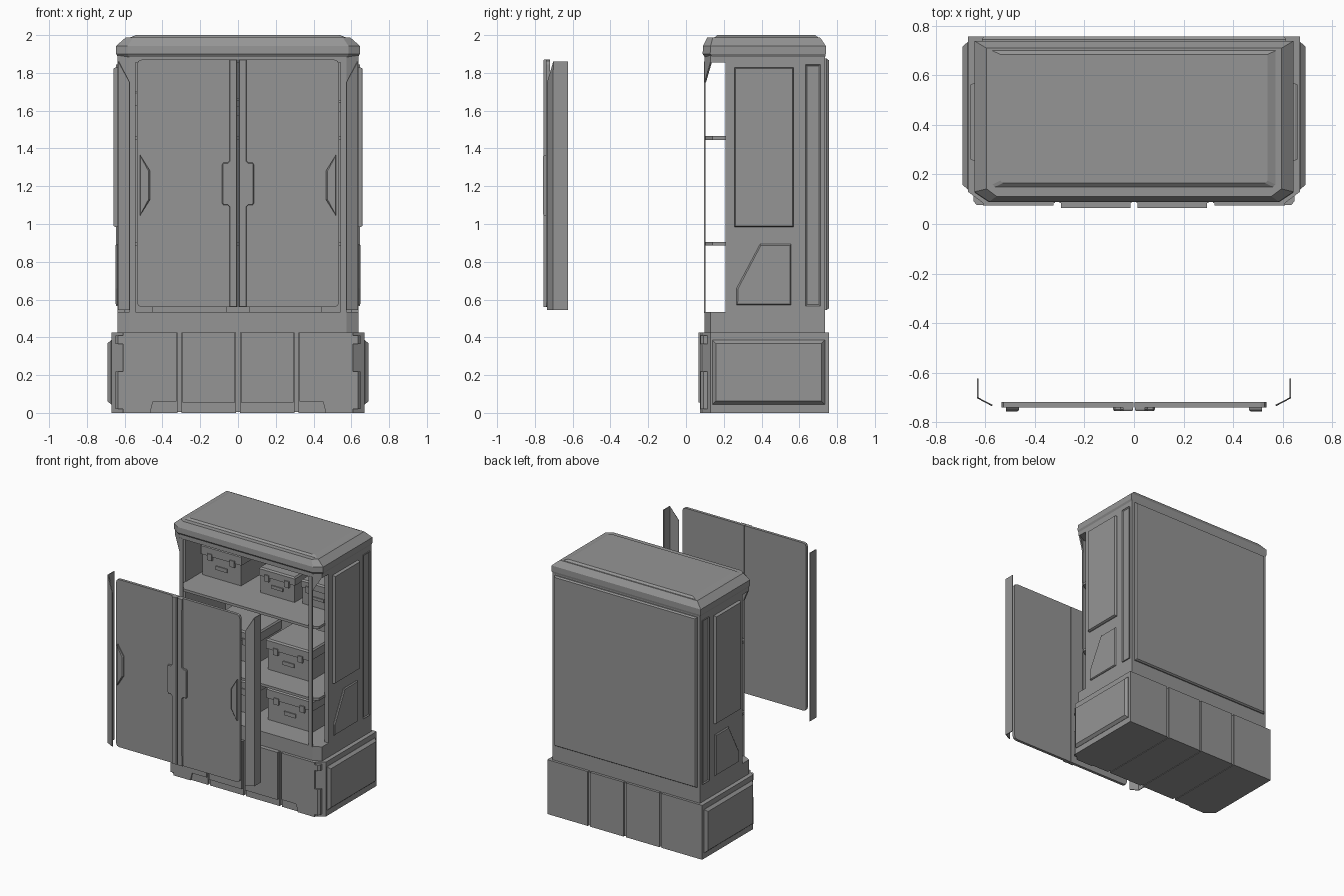
import bpy, bmesh
from mathutils import Vector

cube = bpy.data.objects.get("Cube")
if cube:
    bpy.data.objects.remove(cube, do_unlink=True)

grey = bpy.data.materials.new("plain grey")
grey.use_nodes = True
shade = (0.3, 0.3, 0.3, 1)
grey.diffuse_color = shade
grey.node_tree.nodes["Principled BSDF"].inputs["Base Color"].default_value = shade


def finish(name, bm):
    bmesh.ops.recalc_face_normals(bm, faces=bm.faces)
    me = bpy.data.meshes.new(name)
    bm.to_mesh(me)
    bm.free()
    me.materials.append(grey)
    ob = bpy.data.objects.new(name, me)
    bpy.context.collection.objects.link(ob)
    return ob


def place(axis, a, b, c):
    return {"x": (c, a, b), "y": (a, c, b), "z": (a, b, c)}[axis]


def prism(name, pts, axis, near, far, inset=0, depth=0):
    """Extrude a profile along an axis; optionally inset the far cap."""
    bm = bmesh.new()
    n = len(pts)
    lo = [bm.verts.new(place(axis, a, b, near)) for a, b in pts]
    hi = [bm.verts.new(place(axis, a, b, far)) for a, b in pts]
    bm.faces.new(lo)
    cap = bm.faces.new(hi)
    for i in range(n):
        j = (i + 1) % n
        bm.faces.new((lo[i], lo[j], hi[j], hi[i]))
    bmesh.ops.recalc_face_normals(bm, faces=bm.faces)
    if inset:
        bmesh.ops.inset_region(bm, faces=[cap], thickness=inset, depth=depth)
    return finish(name, bm)


def rect(a0, a1, b0, b1):
    return [(a0, b0), (a1, b0), (a1, b1), (a0, b1)]


def box(name, x0, x1, y0, y1, z0, z1):
    return prism(name, rect(x0, x1, y0, y1), "z", z0, z1)


def flip(pts, s):
    return [(a * s, b) for a, b in pts]


def footprint(half, front, back, cx, cy):
    """Rectangle with its two front corners cut."""
    return [(half, back), (-half, back), (-half, front + cy),
            (-half + cx, front), (half - cx, front), (half, front + cy)]


def loft(name, rings):
    bm = bmesh.new()
    loops = [[bm.verts.new((x, y, z)) for x, y in pts] for pts, z in rings]
    for a, b in zip(loops, loops[1:]):
        for i in range(len(a)):
            j = (i + 1) % len(a)
            bm.faces.new((a[i], a[j], b[j], b[i]))
    bm.faces.new(loops[0])
    bm.faces.new(loops[-1])
    return finish(name, bm)


sides = (("left", 1), ("right", -1))

# Plinth: recessed core, four blocks split by grooves, raised front plates
prism("base_core", footprint(0.655, 0.1, 0.748, 0.06, 0.045), "z", 0.004, 0.42)
for side, s in sides:
    box(f"base_inner_block_{side}", s * 0.01, s * 0.3, 0.085, 0.757, 0, 0.425)
    outer = [(0.32, 0.757), (0.67, 0.757), (0.67, 0.13), (0.61, 0.085), (0.32, 0.085)]
    prism(f"base_outer_block_{side}", flip(outer, s), "z", 0, 0.425)
    prism(f"base_inner_plate_{side}", flip(rect(0.015, 0.295, 0.055, 0.425), s),
          "y", 0.09, 0.065)
    plate = [(0.325, 0.06), (0.45, 0.06), (0.465, 0), (0.61, 0), (0.61, 0.425), (0.325, 0.425)]
    prism(f"base_outer_plate_{side}", flip(plate, s), "y", 0.09, 0.075)
    # Corner guards on the cut corner
    guard = [(0.6, 0.076), (0.635, 0.076), (0.648, 0.092), (0.648, 0.12), (0.6, 0.1)]
    prism(f"base_guard_{side}", flip(guard, s), "z", 0.02, 0.22)
    prism(f"base_upper_guard_{side}", flip(guard, s), "z", 0.365, 0.41)
    # Side panel with sloped border
    prism(f"base_side_panel_{side}", rect(0.14, 0.735, 0.045, 0.385), "x",
          s * 0.66, s * 0.672, 0.025, 0.02)

# Carcass
prism("cabinet_floor", footprint(0.637, 0.098, 0.737, 0.062, 0.032), "z", 0.42, 0.535)
prism("lintel", footprint(0.637, 0.098, 0.737, 0.062, 0.032), "z", 1.855, 1.9)
box("rear_wall", -0.637, 0.637, 0.7, 0.737, 0.53, 1.86)
prism("rear_panel", rect(-0.615, 0.615, 0.545, 1.875), "y", 0.73, 0.745, 0.012, 0.012)
for side, s in sides:
    box(f"side_wall_{side}", s * 0.6, s * 0.637, 0.21, 0.72, 0.53, 1.86)
    prism(f"side_upper_panel_{side}", rect(0.256, 0.568, 0.985, 1.828), "x",
          s * 0.63, s * 0.65, 0.007, 0.01)
    trapezoid = [(0.268, 0.572), (0.557, 0.572), (0.557, 0.893), (0.392, 0.893), (0.268, 0.66)]
    prism(f"side_lower_panel_{side}", trapezoid, "x", s * 0.63, s * 0.641, 0.008, 0.007)
    prism(f"side_rear_strip_{side}", rect(0.632, 0.712, 0.565, 1.845), "x",
          s * 0.63, s * 0.645, 0.011, -0.007)
    # Front post and the gusset that joins it to the top
    box(f"front_post_{side}", s * 0.543, s * 0.575, 0.096, 0.104, 0.53, 1.86)
    bm = bmesh.new()
    tri = [Vector(p) for p in ((0.637, 0.13, 1.86), (0.575, 0.098, 1.86), (0.575, 0.098, 1.75))]
    out = [bm.verts.new((p.x * s, p.y, p.z)) for p in tri]
    inn = [bm.verts.new(((p.x - 0.005) * s, p.y + 0.008, p.z)) for p in tri]
    bm.faces.new(out)
    bm.faces.new(inn)
    for i in range(3):
        j = (i + 1) % 3
        bm.faces.new((out[i], out[j], inn[j], inn[i]))
    finish(f"gusset_{side}", bm)

# Shelves
for name, z in (("lower_shelf", 0.895), ("upper_shelf", 1.455)):
    prism(name, footprint(0.605, 0.104, 0.71, 0.06, 0.035), "z", z - 0.01, z + 0.01)

# Cornice with sloped edges and a shallow raised crown
loft("cornice", [
    (footprint(0.637, 0.098, 0.737, 0.06, 0.04), 1.885),
    (footprint(0.645, 0.088, 0.74, 0.06, 0.04), 1.9),
    (footprint(0.645, 0.09, 0.74, 0.06, 0.04), 1.943),
    (footprint(0.595, 0.112, 0.71, 0.04, 0.03), 1.987),
    (footprint(0.572, 0.15, 0.7, 0.01, 0.01), 1.987),
    (footprint(0.54, 0.165, 0.685, 0.01, 0.01), 2.0)])

# Doors, standing clear of the cabinet
for side, s in sides:
    r = 0.025
    slab = [(0.002, 0.56), (0.535 - r, 0.56), (0.528, 0.567), (0.535, 0.56 + r),
            (0.535, 1.87 - r), (0.528, 1.863), (0.535 - r, 1.87), (0.002, 1.87)]
    prism(f"door_{side}", flip(slab, s), "y", -0.72, -0.742)
    strip = [(0.004, 0.56), (0.045, 0.56), (0.045, 1.09), (0.055, 1.1), (0.077, 1.1),
             (0.084, 1.11), (0.084, 1.315), (0.077, 1.325), (0.055, 1.325),
             (0.045, 1.335), (0.045, 1.87), (0.004, 1.87)]
    prism(f"door_centre_strip_{side}", flip(strip, s), "y", -0.74, -0.75, 0.004, 0.005)
    grip = [(0.518, 1.045), (0.518, 1.365), (0.465, 1.28), (0.465, 1.13)]
    prism(f"door_grip_{side}", flip(grip, s), "y", -0.74, -0.752, 0.008, 0.006)

    # Angled corner panel: flat side leaf and a front leaf with a sloped top
    bm = bmesh.new()
    path = [((0.632, -0.625), 1.86), ((0.632, -0.702), 1.86), ((0.573, -0.733), 1.75)]
    low = [bm.verts.new((x * s, y, 0.545)) for (x, y), top in path]
    top = [bm.verts.new((x * s, y, z)) for (x, y), z in path]
    for i in range(2):
        bm.faces.new((low[i], low[i + 1], top[i + 1], top[i]))
    leaf = finish(f"corner_panel_{side}", bm)
    mod = leaf.modifiers.new("thickness", "SOLIDIFY")
    mod.thickness = 0.006
    mod.offset = 0


def crate(name, x0, x1, y0, y1, z, h):
    """Storage crate with an overhanging lid, latches and a label plate."""
    split = z + h * 0.68
    box(name + "_body", x0 + 0.008, x1 - 0.008, y0 + 0.008, y1 - 0.008, z, split)
    prism(name + "_lid", rect(x0, x1, y0, y1), "z", split, z + h - 0.012, 0.012, 0.012)
    w = x1 - x0
    for i, t in enumerate((0.22, 0.78)):
        x = x0 + w * t
        box(f"{name}_latch_{i}", x - 0.02, x + 0.02, y0 - 0.008, y0 + 0.01,
            split - 0.03, split + 0.02)
    mid = (x0 + x1) / 2
    box(name + "_plate", mid - 0.05, mid + 0.05, y0, y0 + 0.01, z + h * 0.3, z + h * 0.42)


# Stored crates
crate("upper_crate_a", -0.58, -0.23, 0.37, 0.69, 1.465, 0.24)
crate("upper_crate_b", -0.07, 0.24, 0.36, 0.62, 1.465, 0.2)
crate("upper_crate_c", 0.28, 0.57, 0.38, 0.64, 1.465, 0.19)
crate("middle_crate_a", -0.5, -0.08, 0.33, 0.66, 0.905, 0.24)
crate("middle_crate_b", 0.02, 0.4, 0.32, 0.66, 0.905, 0.24)
crate("lower_crate_a", -0.46, -0.05, 0.28, 0.64, 0.535, 0.25)
crate("lower_crate_b", 0.05, 0.45, 0.28, 0.64, 0.535, 0.25)
